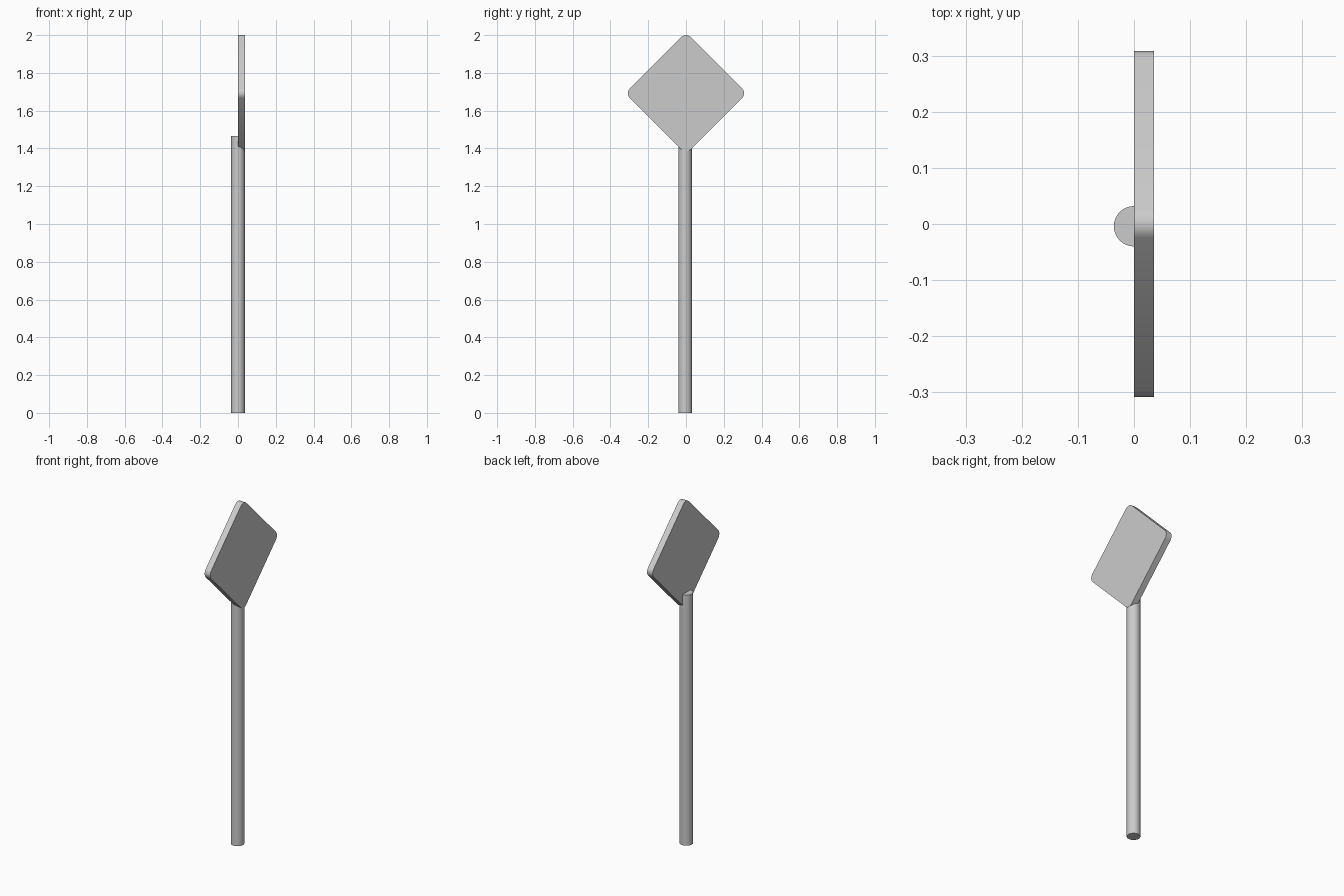
import bpy, bmesh, math
from mathutils import Matrix

if "Cube" in bpy.data.objects:
    bpy.data.objects.remove(bpy.data.objects["Cube"])


def make_object(name, bm, smooth_angle=30):
    mesh = bpy.data.meshes.new(name)
    bm.to_mesh(mesh)
    bm.free()
    obj = bpy.data.objects.new(name, mesh)
    bpy.context.collection.objects.link(obj)
    bpy.ops.object.select_all(action='DESELECT')
    obj.select_set(True)
    bpy.context.view_layer.objects.active = obj
    bpy.ops.object.shade_smooth_by_angle(angle=math.radians(smooth_angle))
    return obj


# Round pole, set slightly off the sign's centre line
POLE_R, POLE_H = 0.036, 1.465
bm = bmesh.new()
bmesh.ops.create_cone(bm, cap_ends=True, segments=32, radius1=POLE_R, radius2=POLE_R,
                      depth=POLE_H, matrix=Matrix.Translation((0, -0.004, POLE_H / 2)))
make_object("pole", bm)

# Diamond sign panel: square plate with rounded corners, turned 45 degrees
HALF_DIAGONAL, CORNER_R, THICK = 0.3225, 0.035, 0.036
side = HALF_DIAGONAL * math.sqrt(2)
bm = bmesh.new()
bmesh.ops.create_cube(bm, size=1, matrix=Matrix.Diagonal((THICK, side, side, 1)))
corners = [e for e in bm.edges if abs(e.verts[0].co.x - e.verts[1].co.x) > THICK / 2]
bmesh.ops.bevel(bm, geom=corners, offset=CORNER_R, offset_type='OFFSET',
                segments=6, profile=0.5, affect='EDGES')
bmesh.ops.transform(bm, verts=bm.verts, matrix=Matrix.Translation((THICK / 2, 0, 1.692))
                    @ Matrix.Rotation(math.radians(45), 4, 'X'))
make_object("sign_panel", bm)
